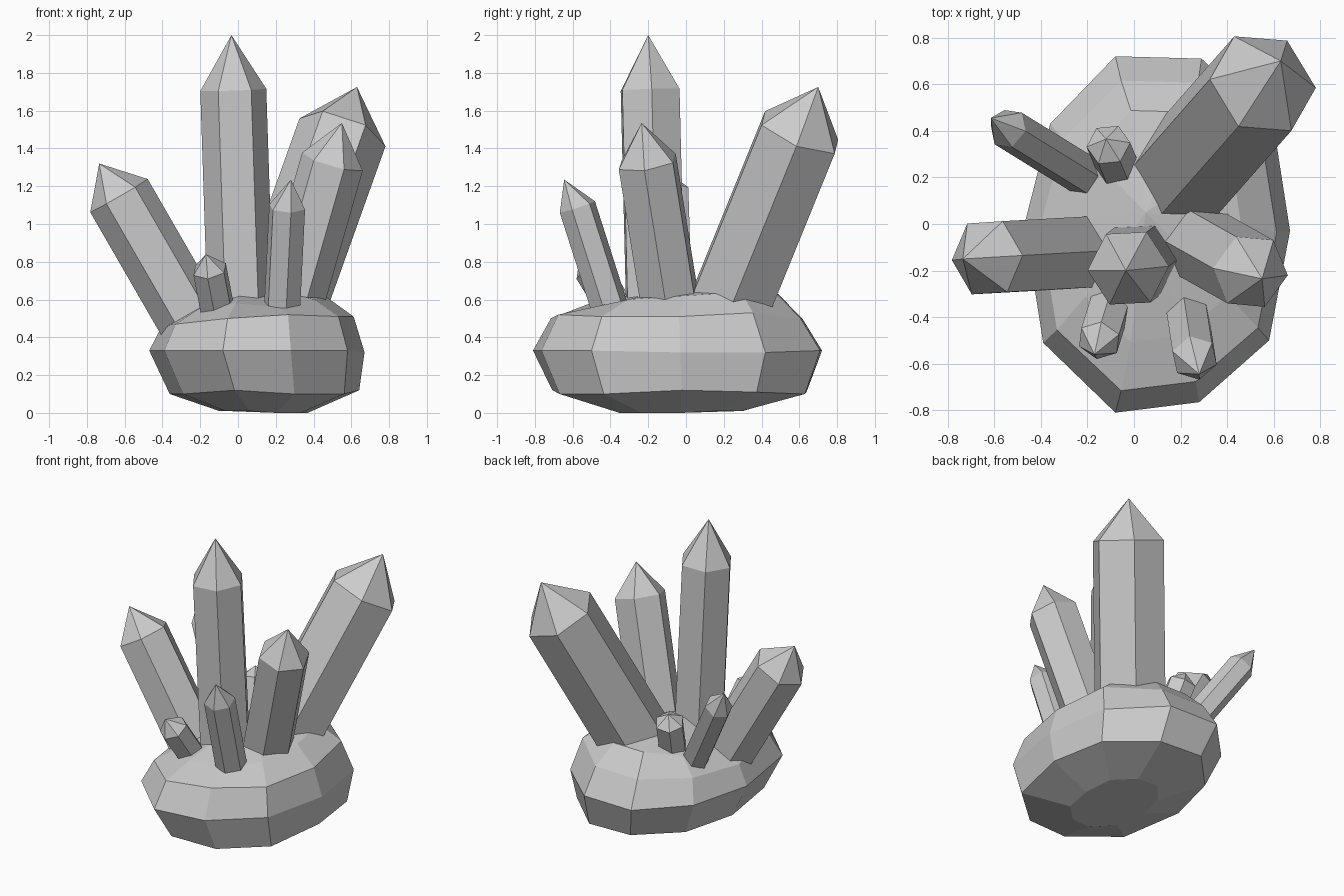
import bpy, bmesh, math
from mathutils import Vector

if "Cube" in bpy.data.objects:
    bpy.data.objects.remove(bpy.data.objects["Cube"])


def finish(bm, name):
    bmesh.ops.recalc_face_normals(bm, faces=bm.faces)
    mesh = bpy.data.meshes.new(name)
    bm.to_mesh(mesh)
    bm.free()
    ob = bpy.data.objects.new(name, mesh)
    bpy.context.collection.objects.link(ob)
    return ob


def bridge(bm, a, b):
    n = len(a)
    for i in range(n):
        j = (i + 1) % n
        bm.faces.new((a[i], a[j], b[j], b[i]))


def fan(bm, ring, tip):
    for i in range(len(ring)):
        bm.faces.new((ring[i], ring[(i + 1) % len(ring)], tip))


# Rock base: ten-sided lumpy outline, stacked as scaled rings
outline = [(-.08, -.81), (.28, -.765), (.58, -.50), (.67, -.03), (.60, .42),
           (.29, .71), (-.08, .72), (-.36, .43), (-.47, .0), (-.39, -.51)]
MID = (.10, -.045)
# ring: centre x, centre y, scale x, scale y, heights
rings = [
    (.135, -.035, .41, .44, [.01, .0, .0, .0, .01, .01, .01, .01, .01, .01]),
    (.14, -.035, .88, .88, [.12, .10, .10, .12, .11, .10, .11, .10, .10, .10]),
    (.10, -.045, 1, 1, [.33, .33, .33, .32, .32, .33, .33, .33, .33, .33]),
    (.105, -.05, .89, .87, [.50, .52, .51, .51, .53, .50, .50, .48, .46, .47]),
    (.10, -.01, .63, .65, [.58, .56, .60, .62, .64, .63, .63, .58, .54, .55]),
]
bm = bmesh.new()
prev = None
for cx, cy, sx, sy, heights in rings:
    ring = [bm.verts.new((cx + (x - MID[0]) * sx, cy + (y - MID[1]) * sy, z))
            for (x, y), z in zip(outline, heights)]
    if prev:
        bridge(bm, prev, ring)
    else:
        bm.faces.new(ring)
    prev = ring
fan(bm, prev, bm.verts.new((.05, .05, .69)))
finish(bm, "rock_base")


# Crystal: six-sided prism with a pointed end; ref is the plan direction of one corner
def crystal(name, base, shoulder, tip, radius, ref):
    base, shoulder = Vector(base), Vector(shoulder)
    axis = (shoulder - base).normalized()
    u = Vector((ref[0], ref[1], -(ref[0] * axis.x + ref[1] * axis.y) / axis.z)).normalized()
    v = axis.cross(u)
    bm = bmesh.new()

    def hexagon(c):
        return [bm.verts.new(c + radius * (u * math.cos(k * math.pi / 3) + v * math.sin(k * math.pi / 3)))
                for k in range(6)]

    low, high = hexagon(base), hexagon(shoulder)
    bm.faces.new(low)
    bridge(bm, low, high)
    fan(bm, high, bm.verts.new(tip))
    finish(bm, name)


crystal("centre_crystal", (.015, -.16, .5), (-.025, -.19, 1.71), (-.035, -.20, 2.0), .175, (1, .05))
crystal("back_right_crystal", (.19, .19, .47), (.553, .603, 1.485), (.63, .70, 1.725), .24, (.117, -.193))
crystal("right_crystal", (.26, -.07, .49), (.50, -.205, 1.33), (.55, -.235, 1.535), .168, (.16, -.015))
crystal("left_crystal", (-.18, -.12, .37), (-.63, -.145, 1.15), (-.735, -.15, 1.32), .176, (.15, .01))
crystal("front_crystal", (.23, -.38, .48), (.26, -.575, 1.09), (.28, -.645, 1.235), .10, (1, -.3))
crystal("front_left_bud", (-.10, -.34, .5), (-.15, -.50, .76), (-.17, -.56, .84), .095, (1, .3))
crystal("back_left_crystal", (-.20, .20, .5), (-.54, .41, 1.06), (-.615, .455, 1.19), .09, (.6, .7))
crystal("back_bud", (-.06, .22, .5), (-.11, .34, .81), (-.12, .365, .875), .095, (1, .1))
